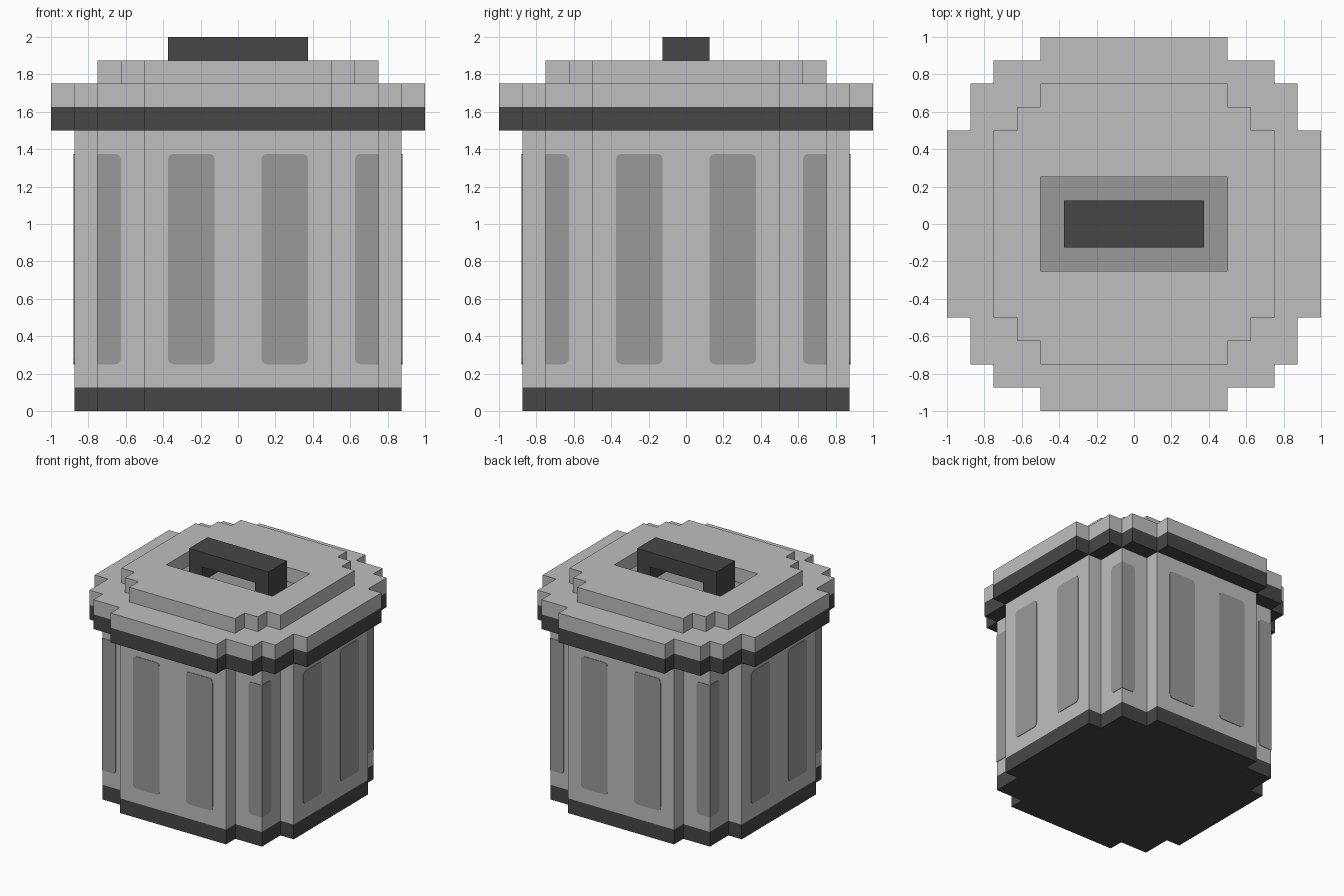
import bpy, bmesh, math
from mathutils import Matrix, Vector

cube = bpy.data.objects.get("Cube")
if cube:
    bpy.data.objects.remove(cube, do_unlink=True)


def material(name, value):
    m = bpy.data.materials.new(name)
    m.use_nodes = True
    colour = (value, value, value, 1)
    m.diffuse_color = colour
    bsdf = m.node_tree.nodes["Principled BSDF"]
    bsdf.inputs["Base Color"].default_value = colour
    bsdf.inputs["Roughness"].default_value = 0.8
    return m


LIGHT = material("light grey metal", 0.52)
MID = material("mid grey", 0.322)
DARK = material("dark grey", 0.062)


def prism(name, loops, depth, mat, matrix):
    """Extrude a flat outline (first loop) with optional holes along local z."""
    bm = bmesh.new()
    edges = []
    for loop in loops:
        verts = [bm.verts.new((x, y, 0)) for x, y in loop]
        if len(loops) == 1:
            bm.faces.new(verts)
        else:
            edges += [bm.edges.new((a, b)) for a, b in zip(verts, verts[1:] + verts[:1])]
    if edges:
        bmesh.ops.triangle_fill(bm, use_beauty=True, edges=edges, normal=(0, 0, 1))
    out = bmesh.ops.extrude_face_region(bm, geom=bm.faces[:])
    top = [g for g in out["geom"] if isinstance(g, bmesh.types.BMVert)]
    bmesh.ops.translate(bm, verts=top, vec=(0, 0, depth))
    bmesh.ops.recalc_face_normals(bm, faces=bm.faces[:])
    bm.transform(matrix)
    mesh = bpy.data.meshes.new(name)
    bm.to_mesh(mesh)
    bm.free()
    mesh.materials.append(mat)
    obj = bpy.data.objects.new(name, mesh)
    bpy.context.collection.objects.link(obj)
    return obj


def stepped(quarter):
    """Repeat one stepped corner around the four quadrants."""
    points, result = quarter, []
    for _ in range(4):
        result += points
        points = [(-y, x) for x, y in points]
    return result


def rect(x, y):
    return [(-x, -y), (x, -y), (x, y), (-x, y)]


def panel_outline(u0, u1, v0, v1, round_left, round_right, r=0.03):
    """Upright rectangle with the chosen sides' corners rounded."""
    corners = [(u0, v0, 1, 1, 180, round_left), (u1, v0, -1, 1, 270, round_right),
               (u1, v1, -1, -1, 0, round_right), (u0, v1, 1, -1, 90, round_left)]
    points = []
    for u, v, su, sv, start, rounded in corners:
        if not rounded:
            points.append((u, v))
            continue
        for i in range(4):
            a = math.radians(start + 30 * i)
            points.append((u + su * r + r * math.cos(a), v + sv * r + r * math.sin(a)))
    return points


def at(z):
    return Matrix.Translation((0, 0, z))


BODY = stepped([(.875, .5), (.75, .5), (.75, .75), (.5, .75), (.5, .875)])
RIM = stepped([(1, .5), (.875, .5), (.875, .75), (.75, .75),
               (.75, .875), (.5, .875), (.5, 1)])
CAP = stepped([(.75, .5), (.625, .5), (.625, .625), (.5, .625), (.5, .75)])

# Bin body and lid, stacked in layers
prism("base_band", [BODY], 0.125, DARK, at(0))
prism("body", [BODY], 1.375, LIGHT, at(0.125))
prism("lid_lower_rim", [RIM], 0.125, DARK, at(1.5))
prism("lid_upper_rim", [RIM], 0.125, LIGHT, at(1.625))
prism("lid_cap", [CAP, rect(0.5, 0.25)], 0.125, LIGHT, at(1.75))
prism("handle_recess_floor", [rect(0.5, 0.25)], 0.003, MID, at(1.75))

# Arched handle standing in the recess
upright = Matrix.Rotation(math.radians(90), 4, 'X')
handle = [(-.375, 1.75), (-.25, 1.75), (-.25, 1.875), (.25, 1.875),
          (.25, 1.75), (.375, 1.75), (.375, 2), (-.375, 2)]
prism("handle", [handle], 0.25, DARK, Matrix.Translation((0, 0.125, 0)) @ upright)

# Painted panels: two per side, plus pairs wrapping each corner
T = 0.004
panels = [("left_panel", -.375, -.125, .875, True, True),
          ("right_panel", .125, .375, .875, True, True),
          ("left_corner_panel", -.75, -.625, .75, False, True),
          ("right_corner_panel", .625, .75 + T, .75, True, False)]
for i, side in enumerate(("front", "left", "back", "right")):
    turn = Matrix.Rotation(math.radians(90 * i), 4, 'Z')
    for name, u0, u1, dist, rl, rr in panels:
        outline = panel_outline(u0, u1, 0.25, 1.375, rl, rr)
        prism(f"{side}_{name}", [outline], T, MID,
              turn @ Matrix.Translation((0, -dist, 0)) @ upright)
